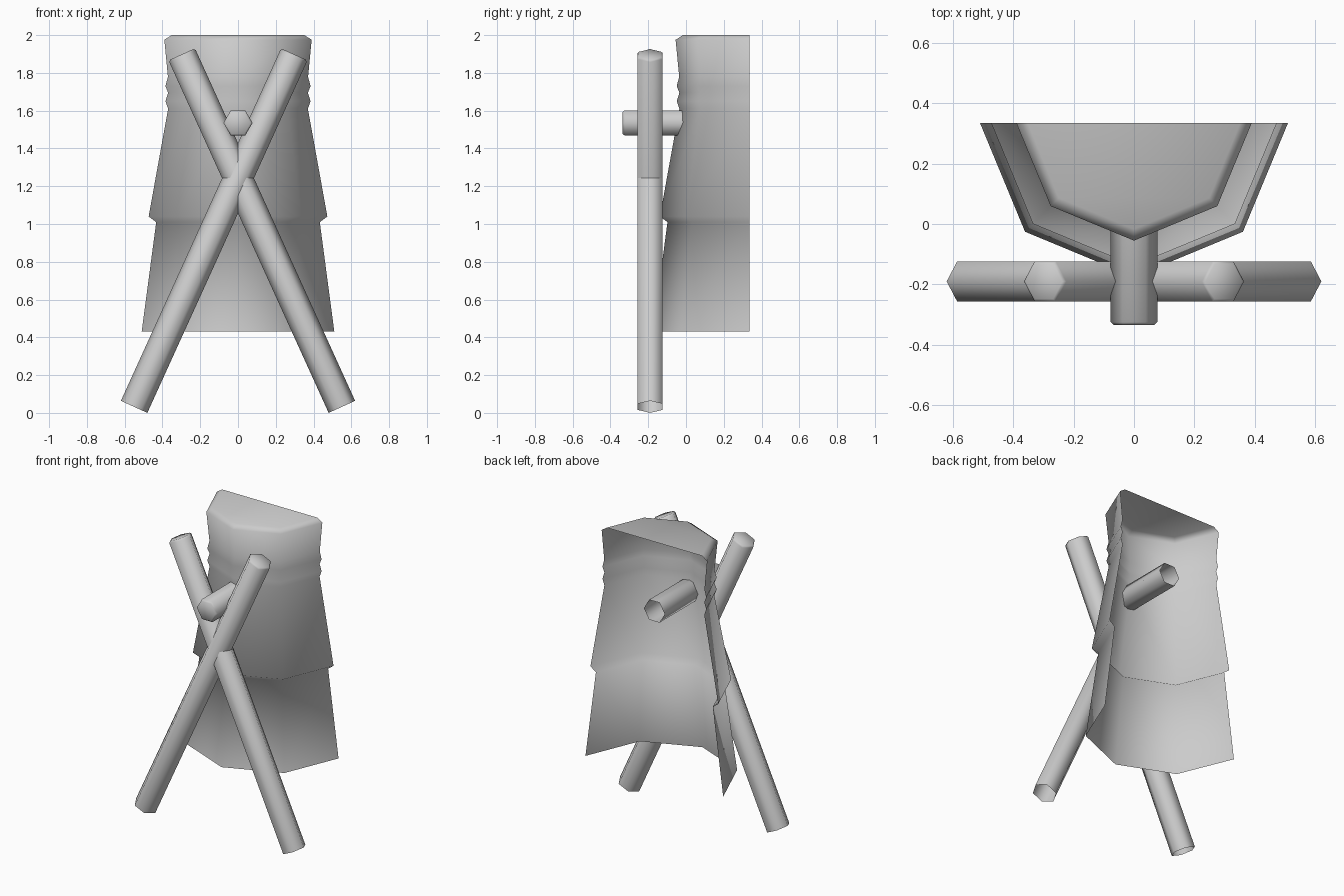
import bpy, bmesh, math
from mathutils import Vector, Matrix

if "Cube" in bpy.data.objects:
    bpy.data.objects.remove(bpy.data.objects["Cube"])

BACK_Y = 0.335   # open back plane of the cloak
R = 0.077        # pole radius


def finish(bm, name):
    me = bpy.data.meshes.new(name)
    bm.to_mesh(me)
    bm.free()
    ob = bpy.data.objects.new(name, me)
    bpy.context.collection.objects.link(ob)
    bpy.ops.object.select_all(action='DESELECT')
    ob.select_set(True)
    bpy.context.view_layer.objects.active = ob
    bpy.ops.object.shade_smooth_by_angle(angle=math.radians(65))
    return ob


def skin(bm, rings, closed):
    """Join successive rings of vertices with quads."""
    n = len(rings[0])
    for a, b in zip(rings, rings[1:]):
        for i in range(n if closed else n - 1):
            j = (i + 1) % n
            bm.faces.new((a[i], a[j], b[j], b[i]))


def pole(name, start, end):
    """Six-sided pole, open at the start, chamfered cap at the end."""
    start, end = Vector(start), Vector(end)
    d = (end - start).normalized()
    side = d.cross((0, 1, 0)) if abs(d.y) < 0.5 else Vector((1, 0, 0))
    side.normalize()
    other = d.cross(side)
    c = 0.01
    bm = bmesh.new()
    rings = []
    for p, r in ((start, R), (end - d * c, R), (end, R - c)):
        rings.append([bm.verts.new(p + r * (math.cos(k * math.pi / 3) * side
                                            + math.sin(k * math.pi / 3) * other))
                      for k in range(6)])
    skin(bm, rings, True)
    bm.faces.new(rings[-1])
    return finish(bm, name)


# Cloak: half-octagon shell swept down a (radius, height) profile, capped on top
profile = [(0.51, 0.43), (0.433, 1.01), (0.473, 1.04), (0.37, 1.61),
           (0.384, 1.65), (0.37, 1.695), (0.384, 1.73), (0.371, 1.78),
           (0.39, 1.975), (0.352, 2.0)]
bm = bmesh.new()
rings = [[bm.verts.new((-r * math.cos(k * math.pi / 4),
                        BACK_Y - r * math.sin(k * math.pi / 4), z))
          for k in range(5)] for r, z in profile]
skin(bm, rings, False)
bm.faces.new(rings[-1])
finish(bm, "cloak")

# Crossed poles in front
for s, name in ((1, "crossed_pole_right"), (-1, "crossed_pole_left")):
    pole(name, (-s * 0.55, -0.19, 0.032), (s * 0.298, -0.19, 1.898))

# Peg running through the cloak from front to back
pole("peg", (0, BACK_Y, 1.535), (0, -BACK_Y, 1.535))
